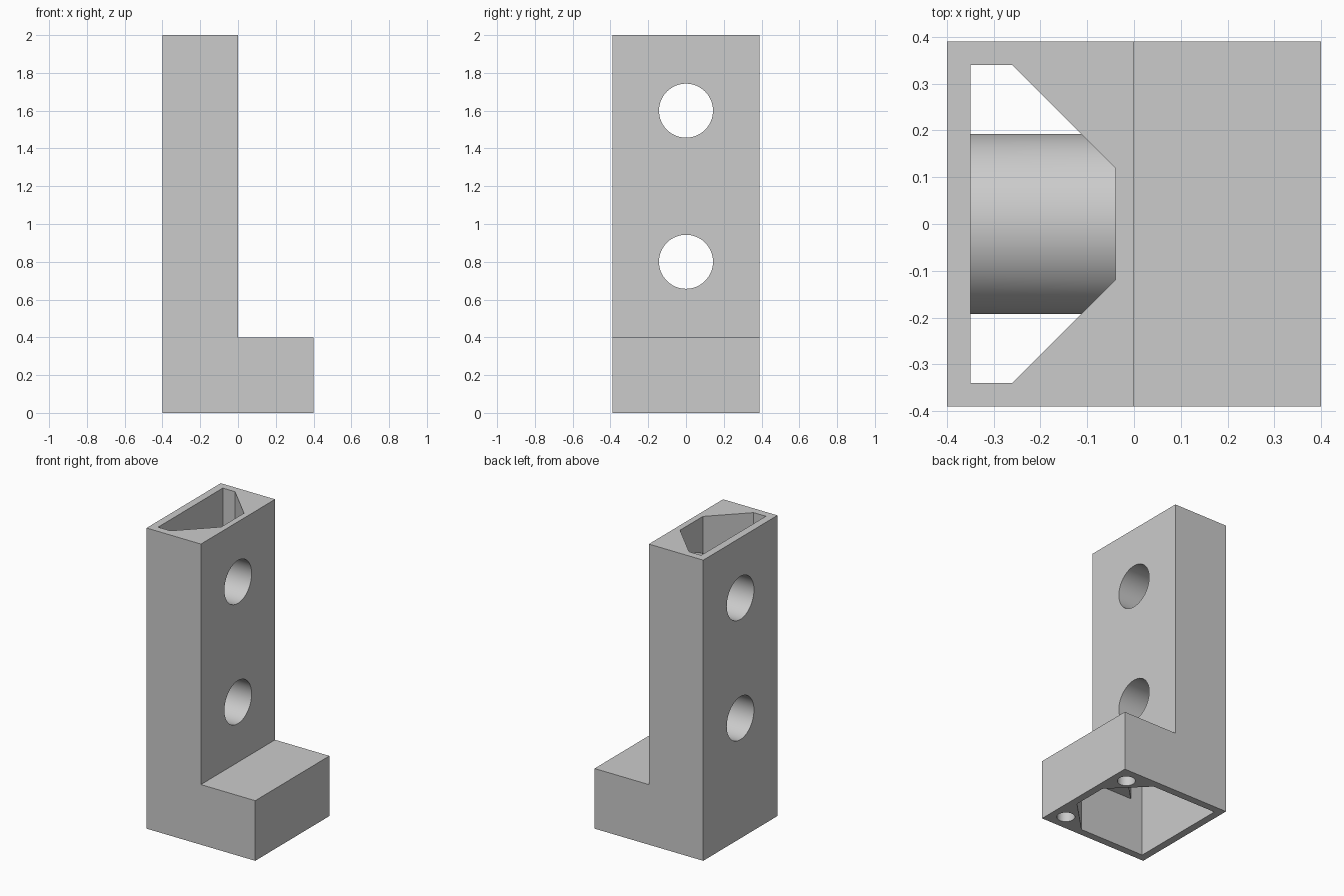
import bpy, bmesh, math
from mathutils import Matrix, Vector

if "Cube" in bpy.data.objects:
    bpy.data.objects.remove(bpy.data.objects["Cube"], do_unlink=True)

HALF_X, HALF_Y, HEIGHT, FOOT = 0.4, 0.39, 2.0, 0.4
INNER_Y, BACK, CEILING = 0.34, -0.35, 0.36
CHAMFER = 0.22

grey = bpy.data.materials.new("plain grey")
grey.use_nodes = True
colour = (0.6, 0.6, 0.6, 1)
grey.diffuse_color = colour
grey.node_tree.nodes["Principled BSDF"].inputs["Base Color"].default_value = colour


def finish(name, bm):
    bmesh.ops.recalc_face_normals(bm, faces=bm.faces)
    mesh = bpy.data.meshes.new(name)
    bm.to_mesh(mesh)
    bm.free()
    mesh.materials.append(grey)
    obj = bpy.data.objects.new(name, mesh)
    bpy.context.collection.objects.link(obj)
    return obj


def prism(name, points, sweep):
    """Sweep a flat outline along a vector."""
    bm = bmesh.new()
    face = bm.faces.new([bm.verts.new(p) for p in points])
    out = bmesh.ops.extrude_face_region(bm, geom=[face], use_keep_orig=True)
    moved = [v for v in out["geom"] if isinstance(v, bmesh.types.BMVert)]
    bmesh.ops.translate(bm, verts=moved, vec=Vector(sweep))
    return finish(name, bm)


def cylinder(name, radius, length, centre, along_x=True):
    bm = bmesh.new()
    turn = Matrix.Rotation(math.pi / 2, 4, "Y") if along_x else Matrix()
    bmesh.ops.create_cone(bm, cap_ends=True, segments=64, radius1=radius,
                          radius2=radius, depth=length,
                          matrix=Matrix.Translation(centre) @ turn)
    return finish(name, bm)


def cut(target, cutter):
    mod = target.modifiers.new("cut", "BOOLEAN")
    mod.operation, mod.solver, mod.object = "DIFFERENCE", "EXACT", cutter
    bpy.context.view_layer.objects.active = target
    bpy.ops.object.modifier_apply(modifier=mod.name)
    bpy.data.objects.remove(cutter, do_unlink=True)


def cavity(name, front, bottom, top):
    """Pocket outline with both front corners chamfered."""
    side = [(BACK, INNER_Y), (front - CHAMFER, INNER_Y), (front, INNER_Y - CHAMFER)]
    outline = side + [(x, -y) for x, y in reversed(side)]
    return prism(name, [(x, y, bottom) for x, y in outline], (0, 0, top - bottom))


# L-shaped body
profile = [(-HALF_X, 0), (HALF_X, 0), (HALF_X, FOOT), (0, FOOT),
           (0, HEIGHT), (-HALF_X, HEIGHT)]
body = prism("bracket_body", [(x, -HALF_Y, z) for x, z in profile],
             (0, 2 * HALF_Y, 0))

# Hollow foot, open underneath
cut(body, cavity("foot_pocket", 0.35, -0.1, CEILING))

# Hollow column, leaving the walls of the two cross tubes
shaft = cavity("column_pocket", -0.04, 0.2, HEIGHT + 0.1)
for z in (0.8, 1.6):
    cut(shaft, cylinder("tube_wall", 0.193, 1, (-0.2, 0, z)))
cut(body, shaft)

# Bores through the cross tubes
for z in (0.8, 1.6):
    cut(body, cylinder("tube_bore", 0.143, 1, (-0.2, 0, z)))

# Blind holes in the foot corners
for side in (-1, 1):
    cut(body, cylinder("corner_hole", 0.055, 0.6, (0.3, side * 0.285, 0), False))

# Smooth bores, crisp edges
bpy.ops.object.select_all(action="DESELECT")
body.select_set(True)
bpy.context.view_layer.objects.active = body
bpy.ops.object.shade_smooth_by_angle(angle=math.radians(30))
